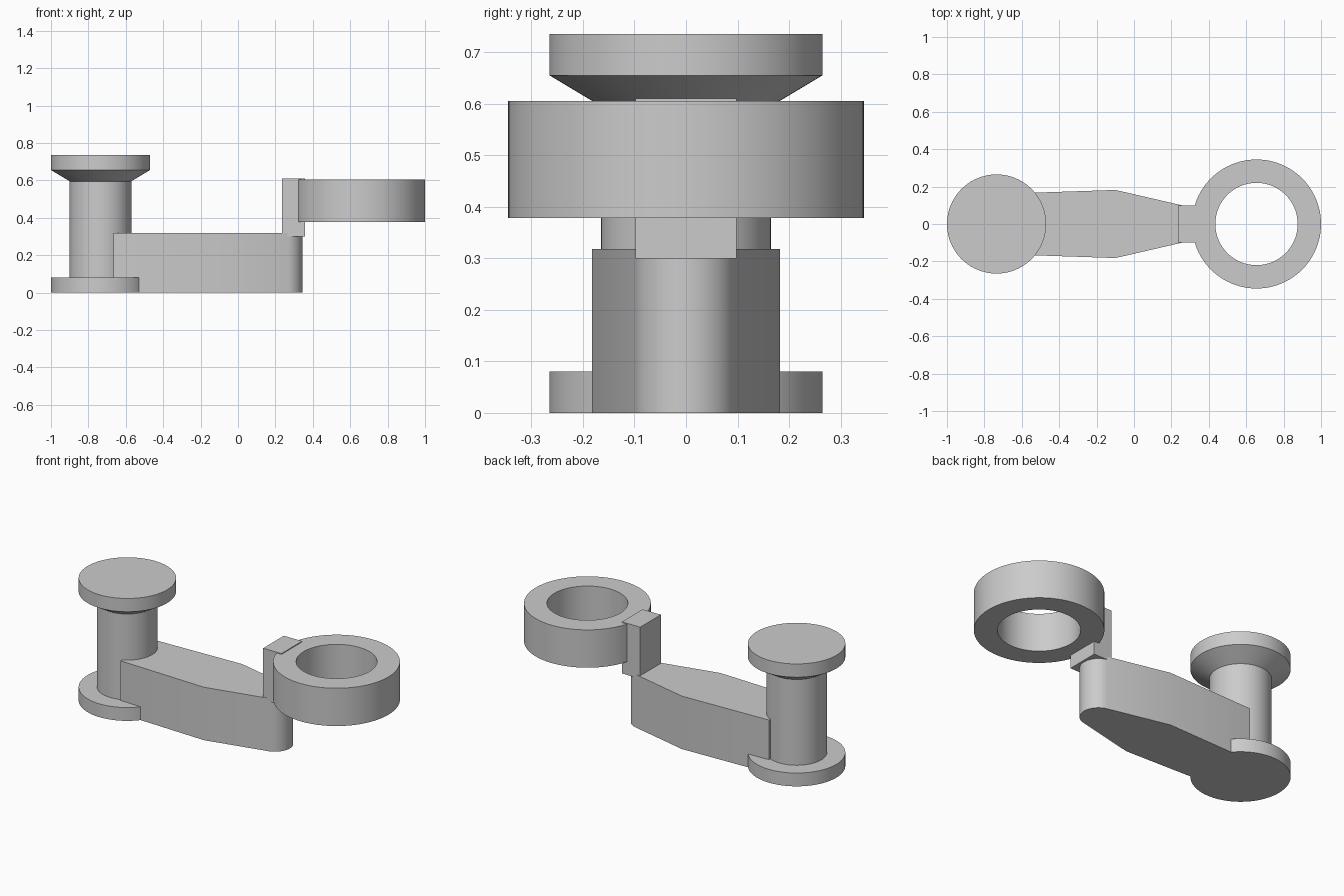
import bpy, bmesh, math

if "Cube" in bpy.data.objects:
    bpy.data.objects.remove(bpy.data.objects["Cube"])

grey = bpy.data.materials.new("plain_grey")
grey.diffuse_color = (0.6, 0.6, 0.6, 1)
grey.use_nodes = True
grey.node_tree.nodes["Principled BSDF"].inputs["Base Color"].default_value = grey.diffuse_color
SEG = 96


def finish(name, bm, smooth=True):
    bmesh.ops.remove_doubles(bm, verts=bm.verts, dist=1e-5)
    bmesh.ops.recalc_face_normals(bm, faces=bm.faces)
    mesh = bpy.data.meshes.new(name)
    bm.to_mesh(mesh)
    bm.free()
    mesh.materials.append(grey)
    obj = bpy.data.objects.new(name, mesh)
    bpy.context.collection.objects.link(obj)
    if smooth:
        bpy.ops.object.select_all(action='DESELECT')
        obj.select_set(True)
        bpy.context.view_layer.objects.active = obj
        bpy.ops.object.shade_smooth_by_angle(angle=math.radians(20))
    return obj


def lathe(name, profile, cx, closed=False):
    """Turn a (radius, z) profile around a vertical axis at x = cx."""
    bm = bmesh.new()
    rings = [[bm.verts.new((cx + r * math.cos(2 * math.pi * i / SEG),
                            r * math.sin(2 * math.pi * i / SEG), z))
              for i in range(SEG)] for r, z in profile]
    pairs = list(zip(rings, rings[1:]))
    if closed:
        pairs.append((rings[-1], rings[0]))
    else:
        bm.faces.new(rings[0])
        bm.faces.new(rings[-1])
    for a, b in pairs:
        for i in range(SEG):
            j = (i + 1) % SEG
            bm.faces.new((a[i], a[j], b[j], b[i]))
    return finish(name, bm)


def extrude(name, outline, z0, z1, smooth=True):
    """Raise a flat (x, y) outline from z0 to z1."""
    bm = bmesh.new()
    face = bm.faces.new([bm.verts.new((x, y, z0)) for x, y in outline])
    top = bmesh.ops.extrude_face_region(bm, geom=[face], use_keep_orig=True)
    for v in top["geom"]:
        if isinstance(v, bmesh.types.BMVert):
            v.co.z = z1
    return finish(name, bm, smooth)


# Knob post: base flange, shaft and flared cap in one turned profile
lathe("knob_post", [(0.265, 0), (0.265, 0.08), (0.165, 0.08), (0.165, 0.595),
                    (0.265, 0.655), (0.265, 0.735)], -0.735)

# Tapered arm with a rounded nose
tilt = math.radians(76.5)
nose = [(0.245 + 0.1 * math.cos(tilt * t / 12), 0.1 * math.sin(tilt * t / 12))
        for t in range(-12, 13)]
extrude("arm", [(-0.665, -0.163), (-0.1, -0.182)] + nose +
        [(-0.1, 0.182), (-0.665, 0.163)], 0, 0.318)

# Upright block joining the arm and the ring
extrude("connector_block", [(0.236, -0.098), (0.357, -0.098),
                            (0.357, 0.098), (0.236, 0.098)], 0.3, 0.61, False)

# Open ring
lathe("ring", [(0.22, 0.378), (0.345, 0.378), (0.345, 0.605), (0.22, 0.605)],
      0.655, closed=True)
